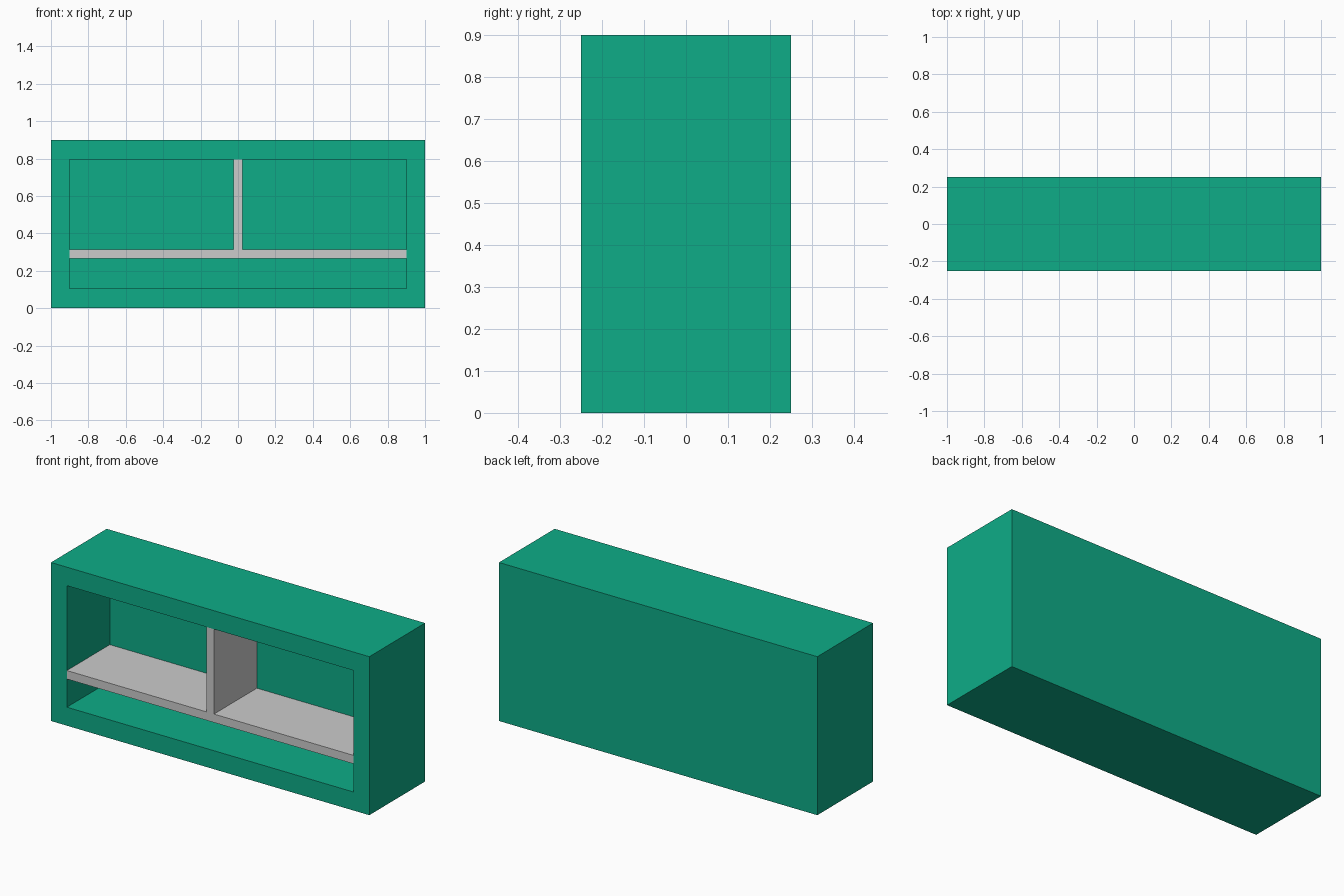
import bpy, bmesh
from mathutils import Vector

if "Cube" in bpy.data.objects:
    bpy.data.objects.remove(bpy.data.objects["Cube"])

FRONT, BACK = -0.25, 0.25
CAVITY_BACK = 0.135
LEFT, RIGHT, BOTTOM, TOP = -0.9, 0.9, 0.105, 0.795
SHELF_LOW, SHELF_HIGH = 0.265, 0.313


def box(bm, lo, hi):
    lo, hi = Vector(lo), Vector(hi)
    verts = bmesh.ops.create_cube(bm, size=1)["verts"]
    for v in verts:
        v.co = (lo + hi) / 2 + v.co * (hi - lo)


def finish(bm, name, material=None):
    bmesh.ops.recalc_face_normals(bm, faces=bm.faces)
    mesh = bpy.data.meshes.new(name)
    bm.to_mesh(mesh)
    bm.free()
    obj = bpy.data.objects.new(name, mesh)
    bpy.context.collection.objects.link(obj)
    if material:
        mesh.materials.append(material)
    return obj


green = bpy.data.materials.new("green")
green.diffuse_color = (0.0044, 0.413, 0.242, 1)
green.use_nodes = True
green.node_tree.nodes["Principled BSDF"].inputs["Base Color"].default_value = green.diffuse_color

# Outer case: box with its front face inset and pushed in to form the recess
bm = bmesh.new()
box(bm, (-1, FRONT, 0), (1, BACK, 0.9))
bm.normal_update()
front = min(bm.faces, key=lambda f: f.calc_center_median().y)
bmesh.ops.inset_region(bm, faces=[front], thickness=0.1)
for v in front.verts:
    v.co.x = LEFT if v.co.x < 0 else RIGHT
    v.co.z = BOTTOM if v.co.z < 0.45 else TOP
inner = bmesh.ops.extrude_discrete_faces(bm, faces=[front])["faces"][0]
for v in inner.verts:
    v.co.y = CAVITY_BACK
finish(bm, "case", green)

# Horizontal shelf across the recess
bm = bmesh.new()
box(bm, (LEFT, FRONT, SHELF_LOW), (RIGHT, CAVITY_BACK, SHELF_HIGH))
finish(bm, "shelf")

# Upright divider above the shelf
bm = bmesh.new()
box(bm, (-0.024, FRONT, SHELF_HIGH), (0.024, CAVITY_BACK, TOP))
finish(bm, "divider")
